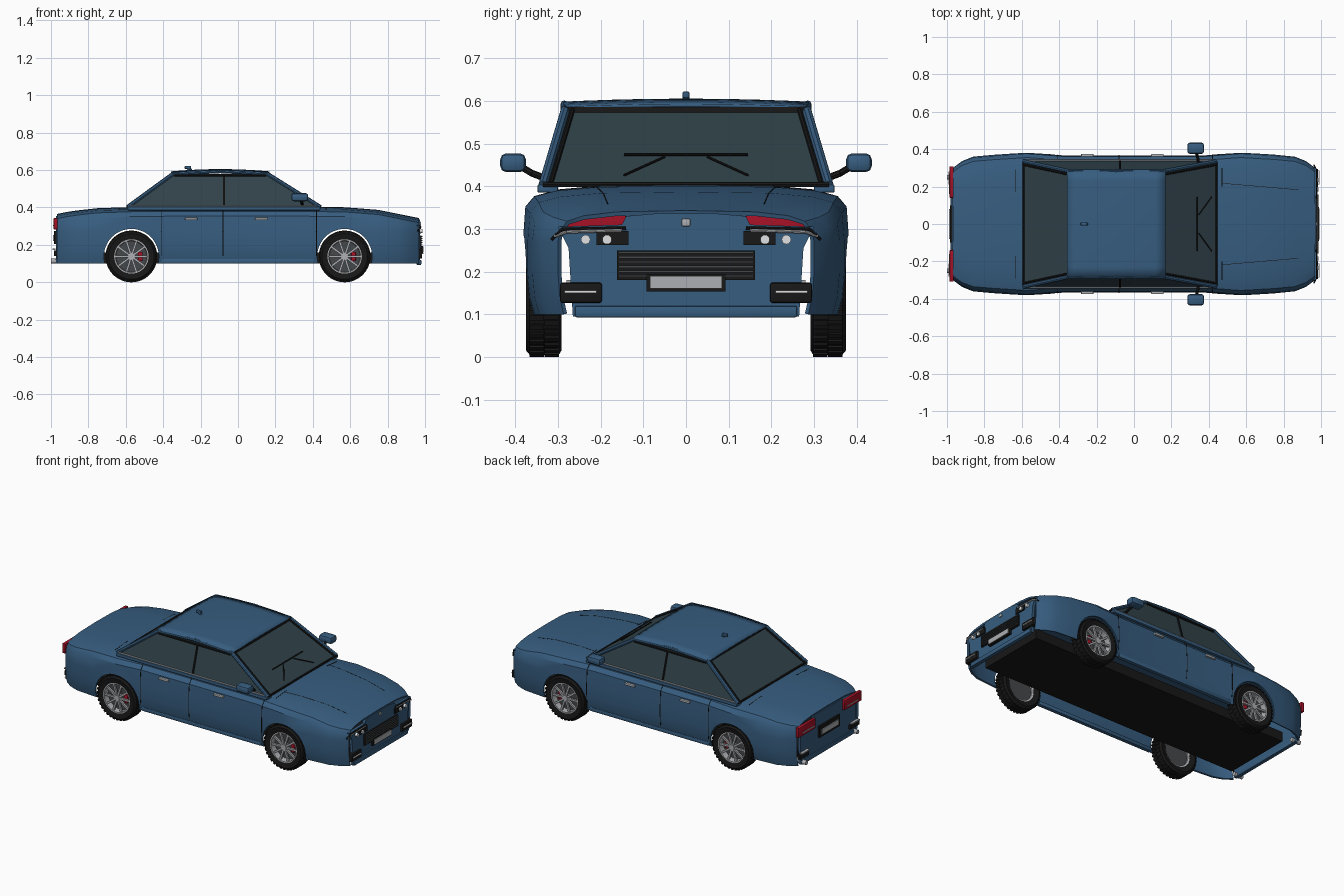
import bpy, bmesh, math
from mathutils import Vector, Matrix

if bpy.data.objects.get("Cube"):
    bpy.data.objects.remove(bpy.data.objects["Cube"], do_unlink=True)


def material(name, r, g, b):
    m = bpy.data.materials.new(name)
    m.use_nodes = True
    m.diffuse_color = (r, g, b, 1)
    m.node_tree.nodes["Principled BSDF"].inputs["Base Color"].default_value = (r, g, b, 1)
    return m


blue = material("body blue", 0.038, 0.11, 0.215)
glass = material("tinted glass", 0.03, 0.056, 0.068)
black = material("black trim", 0.009, 0.009, 0.009)
dark = material("dark metal", 0.06, 0.065, 0.07)
silver = material("silver", 0.42, 0.43, 0.45)
red = material("red", 0.38, 0.006, 0.02)
white = material("lamp white", 0.75, 0.76, 0.78)


def finish(name, bm, mat, smooth=True):
    bmesh.ops.recalc_face_normals(bm, faces=bm.faces)
    me = bpy.data.meshes.new(name)
    bm.to_mesh(me)
    bm.free()
    me.materials.append(mat)
    ob = bpy.data.objects.new(name, me)
    bpy.context.collection.objects.link(ob)
    if smooth:
        activate(ob)
        bpy.ops.object.shade_smooth_by_angle(angle=math.radians(35))
    return ob


def activate(ob):
    bpy.ops.object.select_all(action='DESELECT')
    ob.select_set(True)
    bpy.context.view_layer.objects.active = ob


def modify(ob, kind, **settings):
    mod = ob.modifiers.new(kind, kind)
    for key, value in settings.items():
        setattr(mod, key, value)
    activate(ob)
    bpy.ops.object.modifier_apply(modifier=mod.name)


def box(name, lo, hi, mat, bevel=0):
    bm = bmesh.new()
    lo, hi = Vector(lo), Vector(hi)
    size = Vector(abs(v) for v in hi - lo)
    bmesh.ops.create_cube(bm, size=1, matrix=Matrix.Translation((lo + hi) / 2) @ Matrix.Diagonal(size.to_4d()))
    if bevel:
        bmesh.ops.bevel(bm, geom=bm.edges[:], offset=bevel, segments=2, affect='EDGES', profile=0.5)
    return finish(name, bm, mat, bool(bevel))


def tube(name, pts, r, mat, sides=8):
    bm = bmesh.new()
    pts = [Vector(p) for p in pts]
    for a, b in zip(pts, pts[1:]):
        turn = (b - a).to_track_quat('Z', 'Y').to_matrix().to_4x4()
        bmesh.ops.create_cone(bm, cap_ends=True, segments=sides, radius1=r, radius2=r,
                              depth=(b - a).length, matrix=Matrix.Translation((a + b) / 2) @ turn)
    return finish(name, bm, mat)


def prism(name, half, x0, x1, mat):
    # half outline in y, z, mirrored across the centre and extruded along x
    outline = half + [(-y, z) for y, z in reversed(half)]
    bm = bmesh.new()
    face = bm.faces.new([bm.verts.new((x0, y, z)) for y, z in outline])
    ext = bmesh.ops.extrude_face_region(bm, geom=[face])
    bmesh.ops.translate(bm, verts=[v for v in ext["geom"] if isinstance(v, bmesh.types.BMVert)], vec=(x1 - x0, 0, 0))
    return finish(name, bm, mat, False)


def lathe(name, profile, x, z, mat, n=40):
    # closed profile of (radius, y) turned around the axle
    bm = bmesh.new()
    rings = [[bm.verts.new((x + r * math.cos(t), y, z + r * math.sin(t))) for r, y in profile]
             for t in (math.tau * i / n for i in range(n))]
    for i in range(n):
        a, b = rings[i], rings[(i + 1) % n]
        for j in range(len(profile)):
            k = (j + 1) % len(profile)
            bm.faces.new((a[j], a[k], b[k], b[j]))
    return finish(name, bm, mat)


# Body shell: stations of x, half width, top height
stations = [(-.968, .30, .365), (-.92, .336, .375), (-.86, .36, .384), (-.75, .37, .396), (-.57, .382, .402),
            (-.38, .367, .403), (.38, .367, .403), (.57, .382, .401), (.75, .371, .387),
            (.86, .36, .365), (.92, .336, .353), (.968, .30, .343)]


def section(x):
    for (xa, wa, ta), (xb, wb, tb) in zip(stations, stations[1:]):
        if xa <= x <= xb:
            t = (x - xa) / (xb - xa)
            w, top = wa + (wb - wa) * t, ta + (tb - ta) * t
            return [(w * .955, .10), (w * .985, .14), (w, .2), (w, .27), (w * .985, top - .05),
                    (w * .93, top - .025), (w * .8, top - .012), (w * .54, top - .003), (0, top)]


def top_at(x, y):
    s = section(x)
    for (ya, za), (yb, zb) in zip(s, s[1:]):
        if yb <= y <= ya:
            return zb + (za - zb) * (y - yb) / max(ya - yb, 1e-6)


bm = bmesh.new()
rows = []
for x, _, _ in stations:
    s = section(x)
    rows.append([bm.verts.new((x, y, z)) for y, z in s + [(-y, z) for y, z in reversed(s[:-1])]])
for a, b in zip(rows, rows[1:]):
    for j in range(len(a) - 1):
        bm.faces.new((a[j], a[j + 1], b[j + 1], b[j]))
body = finish("body_shell", bm, blue, False)
modify(body, 'SOLIDIFY', thickness=.01, offset=-1)
axles, hub_z = (-.57, .57), .138
for x in axles:
    cutter = tube("arch_cutter", [(x, -.6, hub_z), (x, .6, hub_z)], .147, blue, 48)
    cutter.hide_render = True
    modify(body, 'BOOLEAN', object=cutter, operation='DIFFERENCE', solver='EXACT')
    bpy.data.objects.remove(cutter, do_unlink=True)
activate(body)
bpy.ops.object.shade_smooth_by_angle(angle=math.radians(35))
box("floor_pan", (-.9, -.22, .10), (.9, .22, .16), black)

# End panels
prism("nose_panel", [(.265, .095), (.275, .255), (.30, .305), (.15, .31), (.14, .33), (.07, .336)], .955, .972, blue)
prism("tail_panel", [(.265, .10), (.272, .278), (.14, .282), (.14, .355)], -.972, -.955, blue)
box("nose_lip", (.955, -.26, .093), (.98, .26, .12), blue, .004)
box("tail_lip", (-.98, -.26, .10), (-.955, .26, .125), blue, .004)

# Cabin glass and roof
base = [(.44, .335), (-.59, .335)]
head = [(.16, .283), (-.35, .283)]
corners = [[Vector((x, y * s, z)) for (x, y), z in ((base[i], .403), (head[i], .578))]
           for i, s in ((0, 1), (0, -1), (1, -1), (1, 1))]
bm = bmesh.new()
vs = [[bm.verts.new(p) for p in pair] for pair in corners]
for i in range(4):
    a, b = vs[i], vs[(i + 1) % 4]
    bm.faces.new((a[0], b[0], b[1], a[1]))
bm.faces.new([v[1] for v in vs])
finish("cabin_glass", bm, glass, False)
bm = bmesh.new()
bmesh.ops.create_grid(bm, x_segments=10, y_segments=10, size=1)
for v in bm.verts:
    u, w = v.co.x, v.co.y
    v.co = (-.095 + .262 * u, .288 * w, .582 + .012 * (1 - u * u) + .007 * (1 - w * w))
modify(finish("roof", bm, blue), 'SOLIDIFY', thickness=.008, offset=0)
for i, (low, high) in enumerate(corners):
    tube("pillar", [low, high], .011, blue)
    inward = Vector((0, -.018 if low.y > 0 else .018, .003))
    tube("pillar_seal", [low + inward, high + inward], .006, black)
for end in (0, 1):
    (xb, yb), (xt, yt) = base[end], head[end]
    tube("screen_base_seal", [(xb, -yb, .404), (xb, yb, .404)], .006, black)
    box("screen_top_seal", (xt - .006, -yt, .572), (xt + .008, yt, .586), black)

for s in (-1, 1):
    # Side window trim
    tube("roof_rail", [(-.35, s * .285, .58), (-.095, s * .285, .592), (.16, s * .285, .58)], .009, blue)
    tube("window_top_seal", [(-.34, s * .289, .571), (.15, s * .289, .571)], .006, black)
    tube("window_post", [(-.075, s * .336, .405), (-.075, s * .286, .575)], .006, black)
    tube("belt_moulding", [(-.58, s * .34, .407), (.42, s * .34, .407)], .004, silver)
    box("belt_panel", (-.59, s * .30, .385), (.44, s * .348, .404), blue, .004)

    # Door seams, handles and sills
    for x in (-.41, -.08, .42):
        tube("door_seam", [(x, s * y, z) for y, z in section(x)[1:7]], .0022, black, 6)
    for x in (-.25, .125):
        box("door_handle", (x - .033, s * .355, .332), (x + .033, s * .375, .346), silver, .004)
    box("sill", (-.41, s * .335, .10), (.41, s * .36, .125), blue, .005)

    # Bonnet crease, bonnet and boot shut lines
    crease = [(.47 + .041 * i, .218 - .0035 * i) for i in range(11)]
    tube("bonnet_crease", [(x, s * y, top_at(x, y)) for x, y in crease], .0015, black, 6)
    for x, y0, y1 in ((.47, .20, .30), (-.635, .17, .29)):
        tube("shut_line", [(x, s * y0, top_at(x, y0)), (x, s * y1, top_at(x, y1))], .0025, black, 6)

    # Door mirrors
    box("mirror", (.285, s * .375, .433), (.375, s * .435, .477), blue, .014)
    tube("mirror_arm", [(.345, s * .32, .415), (.34, s * .36, .43), (.33, s * .39, .448)], .008, black)

    # Wipers
    def on_screen(y, z):
        return (.44 - (z - .403) * 1.6 + .006, s * y, z + .004)
    tube("wiper_blade", [on_screen(0, .47), on_screen(.145, .47)], .0035, black)
    tube("wiper_arm", [on_screen(.145, .422), on_screen(.05, .465)], .003, black)

    # Head lamps and fog lamps
    box("headlamp_housing", (.96, s * .135, .262), (.979, s * .21, .295), black)
    for y in (.185, .235):
        tube("headlamp_bulb", [(.97, s * y, .275), (.986, s * y, .275)], .011, white, 16)
    tube("headlamp_strip", [(.976, s * .15, .297), (.976, s * .28, .293), (.966, s * .308, .283)], .004, silver)
    tube("headlamp_edge", [(.974, s * .14, .302), (.974, s * .29, .299), (.962, s * .315, .275)], .004, black)
    box("fog_lamp_housing", (.955, s * .197, .127), (.985, s * .295, .174), black, .005)
    box("fog_lamp_strip", (.98, s * .21, .15), (.992, s * .285, .156), white)

    # Tail lamps, reflectors and exhausts
    box("tail_lamp", (-.965, s * .14, .283), (-.986, s * .308, .343), red, .004)
    box("tail_lamp_strip", (-.98, s * .16, .30), (-.99, s * .27, .305), silver)
    box("rear_vent", (-.965, s * .20, .14), (-.984, s * .29, .17), black, .004)
    box("rear_vent_strip", (-.975, s * .21, .172), (-.992, s * .28, .18), silver)
    tube("exhaust", [(-.94, s * .25, .113), (-1.0, s * .25, .113)], .013, silver, 16)

# Grille and number plates
box("grille", (.965, -.162, .18), (.981, .162, .25), black)
for i in range(6):
    z = .187 + .011 * i
    box("grille_slat", (.975, -.158, z), (.987, .158, z + .005), dark)
box("front_plate_frame", (.97, -.092, .154), (.988, .092, .194), black)
box("front_plate", (.985, -.084, .160), (.992, .084, .190), silver)
box("rear_plate_recess", (-.965, -.10, .205), (-.983, .10, .275), black)
box("rear_plate", (-.98, -.08, .22), (-.988, .08, .252), silver)
box("nose_square", (.965, -.01, .306), (.978, .01, .324), silver, .003)

# Roof antenna
tube("antenna", [(-.25, 0, .597), (-.27, 0, .612)], .008, blue)
box("antenna_cap", (-.285, -.008, .606), (-.25, .008, .622), blue, .004)

# Wheels
for x in axles:
    for s in (-1, 1):
        def ring(name, profile, mat):
            return lathe(name, [(r, s * y) for r, y in profile], x, hub_z, mat)
        ring("tyre", [(.09, .30), (.122, .291), (.133, .298), (.133, .366), (.122, .375), (.09, .369)], black)
        ring("rim", [(.08, .305), (.092, .30), (.092, .371), (.085, .371)], silver)
        tube("brake_disc", [(x, s * .315, hub_z), (x, s * .335, hub_z)], .082, dark, 32)
        tube("hub", [(x, s * .33, hub_z), (x, s * .37, hub_z)], .018, silver, 16)
        box("brake_caliper", (x + .035, s * .335, hub_z - .025), (x + .06, s * .352, hub_z + .025), red, .004)
        spokes = bmesh.new()
        for i in range(10):
            spin = Matrix.Translation((x, s * .36, hub_z)) @ Matrix.Rotation(math.tau * i / 10, 4, 'Y')
            bmesh.ops.create_cube(spokes, size=1, matrix=spin @ Matrix.Translation((.05, 0, 0))
                                  @ Matrix.Diagonal((.075, .012, .011, 1)))
        finish("spokes", spokes, silver, False)
        tread = bmesh.new()
        for i in range(72):
            spin = Matrix.Translation((x, s * (.314 if i % 2 else .35), hub_z)) @ Matrix.Rotation(math.tau * i / 72, 4, 'Y')
            bmesh.ops.create_cube(tread, size=1, matrix=spin @ Matrix.Translation((.134, 0, 0))
                                  @ Matrix.Diagonal((.008, .034, .013, 1)))
        finish("tread_blocks", tread, black, False)
